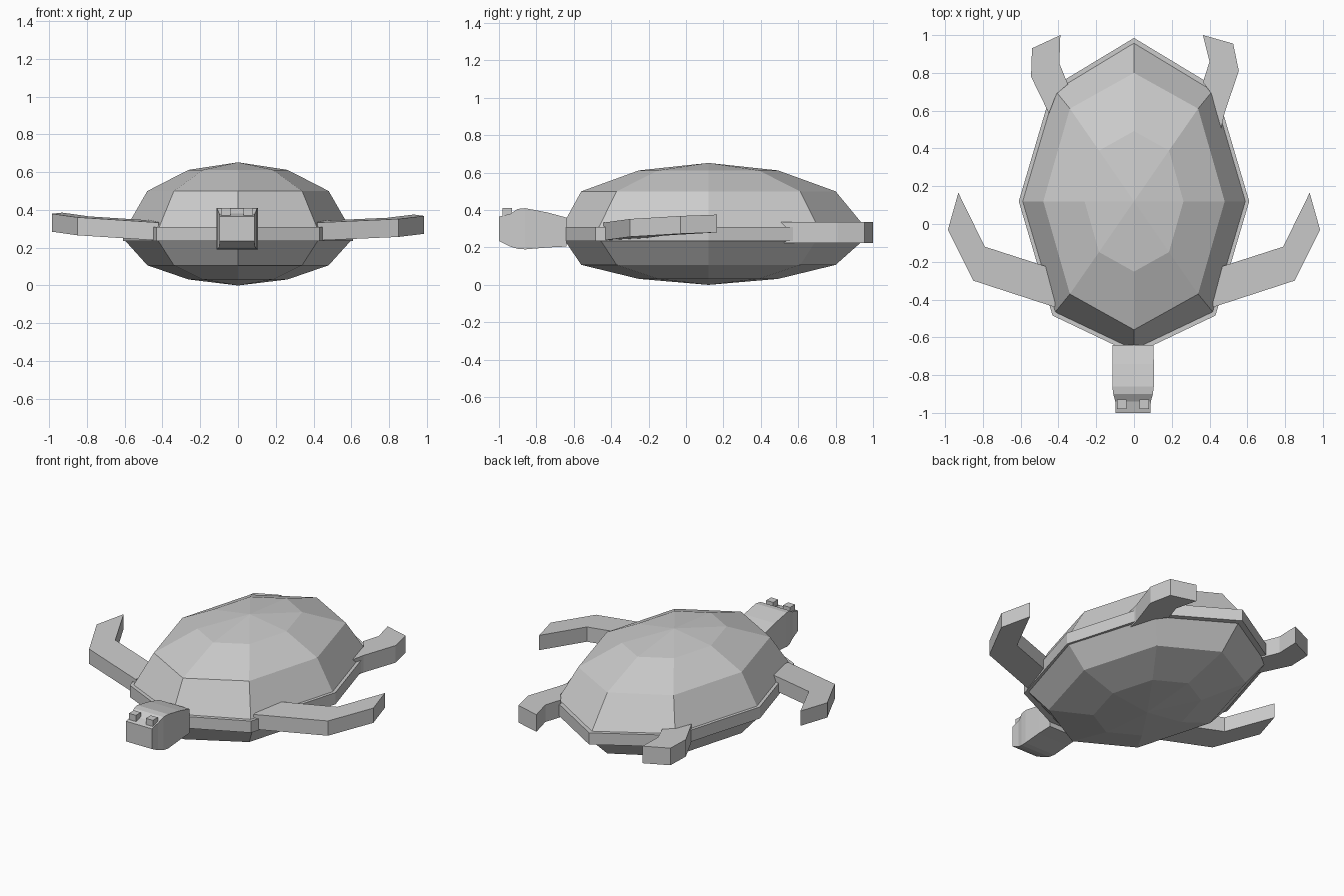
import bpy, bmesh, math

if "Cube" in bpy.data.objects:
    bpy.data.objects.remove(bpy.data.objects["Cube"])


def make(name, verts, faces):
    bm = bmesh.new()
    vs = [bm.verts.new(v) for v in verts]
    for f in faces:
        bm.faces.new([vs[i] for i in f])
    bmesh.ops.recalc_face_normals(bm, faces=bm.faces)
    me = bpy.data.meshes.new(name)
    bm.to_mesh(me)
    bm.free()
    ob = bpy.data.objects.new(name, me)
    bpy.context.collection.objects.link(ob)
    return ob


def loft(name, rings, tip=None):
    """Skin equal-length rings; close the end with a cap or a tip point."""
    n = len(rings[0])
    verts = [p for r in rings for p in r]
    faces = [tuple(range(n))]
    for k in range(len(rings) - 1):
        for i in range(n):
            j = (i + 1) % n
            faces.append((k*n + i, k*n + j, (k+1)*n + j, (k+1)*n + i))
    last = (len(rings) - 1) * n
    if tip:
        verts.append(tip)
        faces += [(last + i, last + (i + 1) % n, len(verts) - 1) for i in range(n)]
    else:
        faces.append(tuple(range(last, last + n)))
    return make(name, verts, faces)


CY = 0.12  # shell centre along y


def octagon(rx, back, front, z):
    diag = 0.361 * (back + front)
    pts = []
    for i in range(8):
        c, s = math.cos(i * math.pi / 4), math.sin(i * math.pi / 4)
        if i % 2:
            y = math.copysign(diag, s)
        else:
            y = s * (back if s > 0 else front)
        pts.append((rx * c, CY + y, z))
    return pts


# shell: upper dome, rim and belly
loft("upper_shell", [octagon(0.595, 0.845, 0.79, 0.30), octagon(0.48, 0.68, 0.68, 0.50),
                     octagon(0.262, 0.372, 0.372, 0.612)], (0, CY, 0.652))
loft("shell_rim", [octagon(0.61, 0.865, 0.81, 0.235), octagon(0.61, 0.865, 0.81, 0.31)])
loft("belly", [octagon(0.60, 0.83, 0.77, 0.24), octagon(0.48, 0.68, 0.68, 0.107),
               octagon(0.262, 0.372, 0.372, 0.032)], (0, CY, 0))


def flipper(name, outline, thick, height):
    low = [(x, y, height(x, y)) for x, y in outline]
    return loft(name, [low, [(x, y, z + thick) for x, y, z in low]])


# front flippers, tilted up towards the tips
front = [(0.42, -0.44), (0.85, -0.30), (0.985, -0.03), (0.93, 0.165),
         (0.79, -0.12), (0.48, -0.22), (0.40, -0.24)]
for side, s, slope in (("right", 1, 0.03), ("left", -1, 0.05)):
    flipper("front_flipper_" + side, [(s * x, y) for x, y in front], 0.095,
            lambda x, y: 0.238 + slope * (abs(x) - 0.42) + 0.045 * (y + 0.44))

# rear flippers
flipper("rear_flipper_right", [(0.365, 1.0), (0.525, 0.955), (0.555, 0.81), (0.48, 0.59),
        (0.46, 0.50), (0.41, 0.69), (0.365, 0.75), (0.40, 0.86)], 0.11, lambda x, y: 0.225)
flipper("rear_flipper_left", [(-0.39, 1.0), (-0.54, 0.93), (-0.545, 0.78), (-0.45, 0.585),
        (-0.41, 0.69), (-0.35, 0.74), (-0.395, 0.85)], 0.11, lambda x, y: 0.225)

# head: y, half width, bottom, top
HX = -0.005
stations = [(-0.64, 0.108, 0.205, 0.36), (-0.74, 0.11, 0.20, 0.387), (-0.86, 0.11, 0.19, 0.41),
            (-0.90, 0.105, 0.193, 0.406), (-0.94, 0.094, 0.205, 0.38), (-1.0, 0.092, 0.235, 0.365)]
loft("head", [[(HX - w, y, b), (HX + w, y, b), (HX + w, y, t), (HX - w, y, t)]
              for y, w, b, t in stations])

# eyes
for side, s in (("right", 1), ("left", -1)):
    bpy.ops.mesh.primitive_cube_add(size=1, location=(HX + s * 0.06, -0.955, 0.385))
    eye = bpy.context.object
    eye.name = "eye_" + side
    eye.scale = (0.05, 0.05, 0.05)
